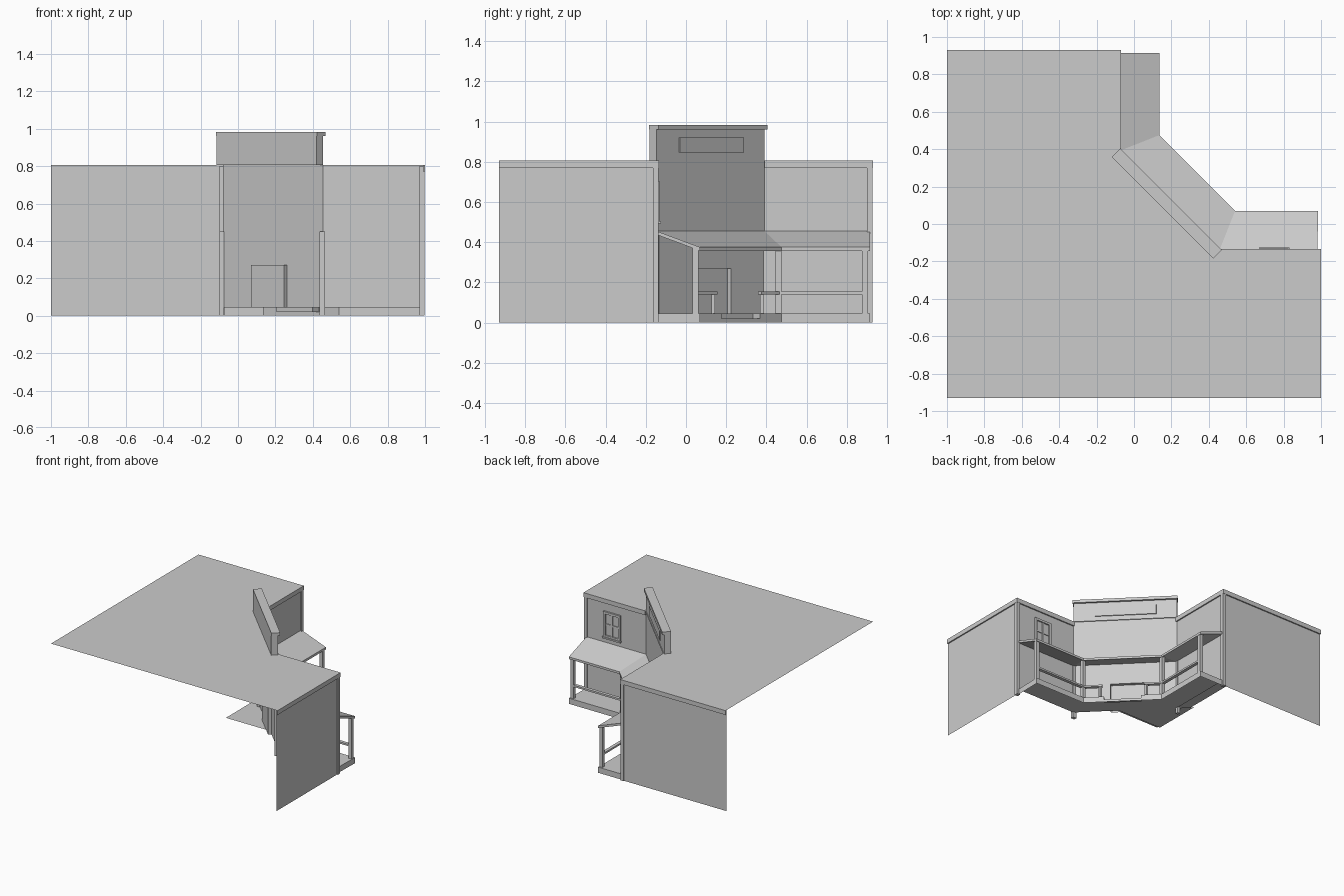
import bpy
from mathutils import Vector

if "Cube" in bpy.data.objects:
    bpy.data.objects.remove(bpy.data.objects["Cube"])

S = 2 ** -0.5
W1, W2 = Vector((-0.08, 0.39)), Vector((0.455, -0.145))   # ends of diagonal wall
D, N = Vector((S, -S)), Vector((S, S))                    # along / outward of diagonal
L = (W2 - W1).length


def mesh(name, verts, faces):
    me = bpy.data.meshes.new(name)
    me.from_pydata([tuple(v) for v in verts], [], faces)
    ob = bpy.data.objects.new(name, me)
    bpy.context.collection.objects.link(ob)
    return ob


def poly(name, pts):
    return mesh(name, pts, [tuple(range(len(pts)))])


def ribbon(name, a, b):
    n = len(a)
    return mesh(name, list(a) + list(b),
                [(i, i + 1, n + i + 1, n + i) for i in range(n - 1)])


def box(name, x0, x1, y0, y1, z0, z1, place=lambda x, y, z: (x, y, z)):
    v = [place(x, y, z) for z in (z0, z1) for x, y in ((x0, y0), (x1, y0), (x1, y1), (x0, y1))]
    return mesh(name, v, [(3, 2, 1, 0), (4, 5, 6, 7), (0, 1, 5, 4),
                          (1, 2, 6, 5), (2, 3, 7, 6), (3, 0, 4, 7)])


def diag(u, n, z):
    """Point on the diagonal front: along, outward, up."""
    p = W1 + D * u + N * n
    return (p.x, p.y, z)


def bar(name, p, q, z0, z1, w):
    """Horizontal beam between two plan points."""
    p, q = Vector(p), Vector(q)
    d = (q - p).normalized()
    m = Vector((-d.y, d.x))

    def place(x, y, z):
        r = p + d * x + m * y
        return (r.x, r.y, z)
    return box(name, 0, (q - p).length, -w / 2, w / 2, z0, z1, place)


# main roof, open at the two hidden rear sides
poly("roof", [(x, y, 0.805) for x, y in ((-1, -0.93), (1, -0.93), (1, -0.14), (0.46, -0.14),
                                         (-0.07, 0.39), (-0.07, 0.93), (-1, 0.93))])

# straight walls
def wall(name, p, q, z0):
    ribbon(name, [(*p, z0), (*q, z0)], [(*p, 0.805), (*q, 0.805)])

wall("left_end_wall", (-1, 0.92), (-0.08, 0.92), 0)
wall("right_end_wall", (0.99, -0.93), (0.99, -0.145), 0)
wall("left_wing_wall", (-0.08, 0.92), W1, 0.045)
wall("right_wing_wall", W2, (0.99, -0.145), 0.045)

# diagonal entrance wall with doorway, rising into the false front
u1, u2, dt = 0.235, 0.485, 0.27
poly("entrance_wall", [diag(u, 0, z) for u, z in (
    (0, 0.045), (u1, 0.045), (u1, dt), (u2, dt), (u2, 0.045), (L, 0.045), (L, 0.97), (0, 0.97))])
door = [(u1, 0.045), (u1, dt), (u2, dt), (u2, 0.045)]
ribbon("door_jamb", [diag(u, 0, z) for u, z in door], [diag(u, -0.025, z) for u, z in door])
poly("door_panel", [diag(u, -0.025, z) for u, z in door])
box("false_front", 0, L, -0.05, -0.001, 0.805, 0.975, diag)
box("false_front_cap", -0.005, L + 0.005, -0.05, 0.015, 0.96, 0.983, diag)
box("blank_sign_board", 0.15, 0.6, 0, 0.007, 0.845, 0.92, diag)

# top trim and corner boards
box("left_end_trim", -1, -0.07, 0.92, 0.93, 0.77, 0.805)
box("right_end_trim", 0.99, 1, -0.93, -0.14, 0.77, 0.805)
box("left_wing_trim", -0.08, -0.07, 0.39, 0.93, 0.77, 0.805)
box("right_wing_trim", 0.455, 1, -0.145, -0.135, 0.77, 0.805)
box("left_corner_board", -0.098, -0.07, 0.9, 0.928, 0, 0.8)
box("right_corner_board", 0.97, 0.998, -0.165, -0.137, 0, 0.8)
box("left_inner_board", -0.098, -0.075, 0.38, 0.405, 0, 0.45)
box("right_inner_board", 0.435, 0.465, -0.16, -0.135, 0, 0.45)

# porch outlines in plan
inner = [(-0.08, 0.915), tuple(W1), tuple(W2), (0.98, -0.145)]
outer = [(0.135, 0.915), (0.135, 0.475), (0.54, 0.07), (0.985, 0.07)]

# porch roof: sloping slab with a fascia at the eave
rings = [(inner, 0.455), (outer, 0.375), (outer, 0.357), (inner, 0.437)]
verts = [(x, y, z) for ring, z in rings for x, y in ring]
faces = [(4 * r + i, 4 * ((r + 1) % 4) + i, 4 * ((r + 1) % 4) + i + 1, 4 * r + i + 1)
         for r in range(4) for i in range(3)] + [(0, 4, 8, 12), (15, 11, 7, 3)]
mesh("porch_roof", verts, faces)

# porch floor with a step notched into the diagonal edge
o1, o2 = Vector(outer[1]), Vector(outer[2])
mid, dirn = Vector((0.3375, 0.2725)), (o2 - o1).normalized()
a, b = mid - dirn * 0.135, mid + dirn * 0.135
a2, b2 = a - N * 0.05, b - N * 0.05
FZ, SZ = 0.045, 0.02
poly("porch_floor_left", [(*p, FZ) for p in (inner[0], inner[1], outer[1], outer[0])])
poly("porch_floor_middle", [(*p, FZ) for p in (inner[1], inner[2], o2, b, b2, a2, a, o1)])
poly("porch_floor_right", [(*p, FZ) for p in (inner[2], inner[3], outer[3], outer[2])])
poly("inner_floor", [(-0.17, 0.09, FZ), (0.22, 0.09, FZ), (-0.17, 0.48, FZ)])
poly("step_tread", [(*p, SZ) for p in (a, b, b2, a2)])
ribbon("step_riser", [(*p, SZ) for p in (a, a2, b2, b)], [(*p, FZ) for p in (a, a2, b2, b)])
for side, pts in (("left", (inner[0], outer[0], o1)), ("right", (o2, outer[3], inner[3]))):
    ribbon(side + "_skirt", [(*p, 0) for p in pts], [(*p, FZ) for p in pts])
poly("middle_skirt", [(*o1, 0), (*o2, 0), (*o2, FZ), (*b, FZ), (*b, SZ),
                      (*a, SZ), (*a, FZ), (*o1, FZ)])

# porch posts and railings
posts = [(0.118, 0.89), (0.118, 0.46), (0.525, 0.047), (0.965, 0.047)]
for i, (x, y) in enumerate(posts):
    box(f"porch_post_{i}", x - 0.014, x + 0.014, y - 0.014, y + 0.014, FZ, 0.37)
bar("left_rail", posts[0], posts[1], 0.14, 0.154, 0.026)
bar("right_rail", posts[2], posts[3], 0.14, 0.154, 0.026)
for side, p, q in (("left", posts[1], (0.21, 0.367)), ("right", posts[2], (0.425, 0.148))):
    bar(side + "_entry_rail", p, q, 0.14, 0.154, 0.026)
    x, y = Vector(q).lerp(Vector(p), 0.12)
    box(side + "_entry_post", x - 0.009, x + 0.009, y - 0.009, y + 0.009, FZ, 0.14)

# upper window
x0, x1, z0, z1, y, t = 0.675, 0.825, 0.5, 0.705, -0.145, 0.018
box("window_glass", x0, x1, y, y + 0.003, z0, z1)
for x in (x0, x1 - t):
    box("window_side_frame", x, x + t, y, y + 0.014, z0, z1)
for z in (z0, z1 - t):
    box("window_cross_frame", x0 + t, x1 - t, y, y + 0.014, z, z + t)
xm, zm = (x0 + x1) / 2, (z0 + z1) / 2
box("window_mullion", xm - 0.005, xm + 0.005, y, y + 0.01, z0 + t, z1 - t)
box("window_bar", x0 + t, x1 - t, y, y + 0.009, zm - 0.006, zm + 0.006)
box("window_sill", x0 - 0.006, x1 + 0.006, y, y + 0.02, z0 - 0.008, z0 + 0.004)
